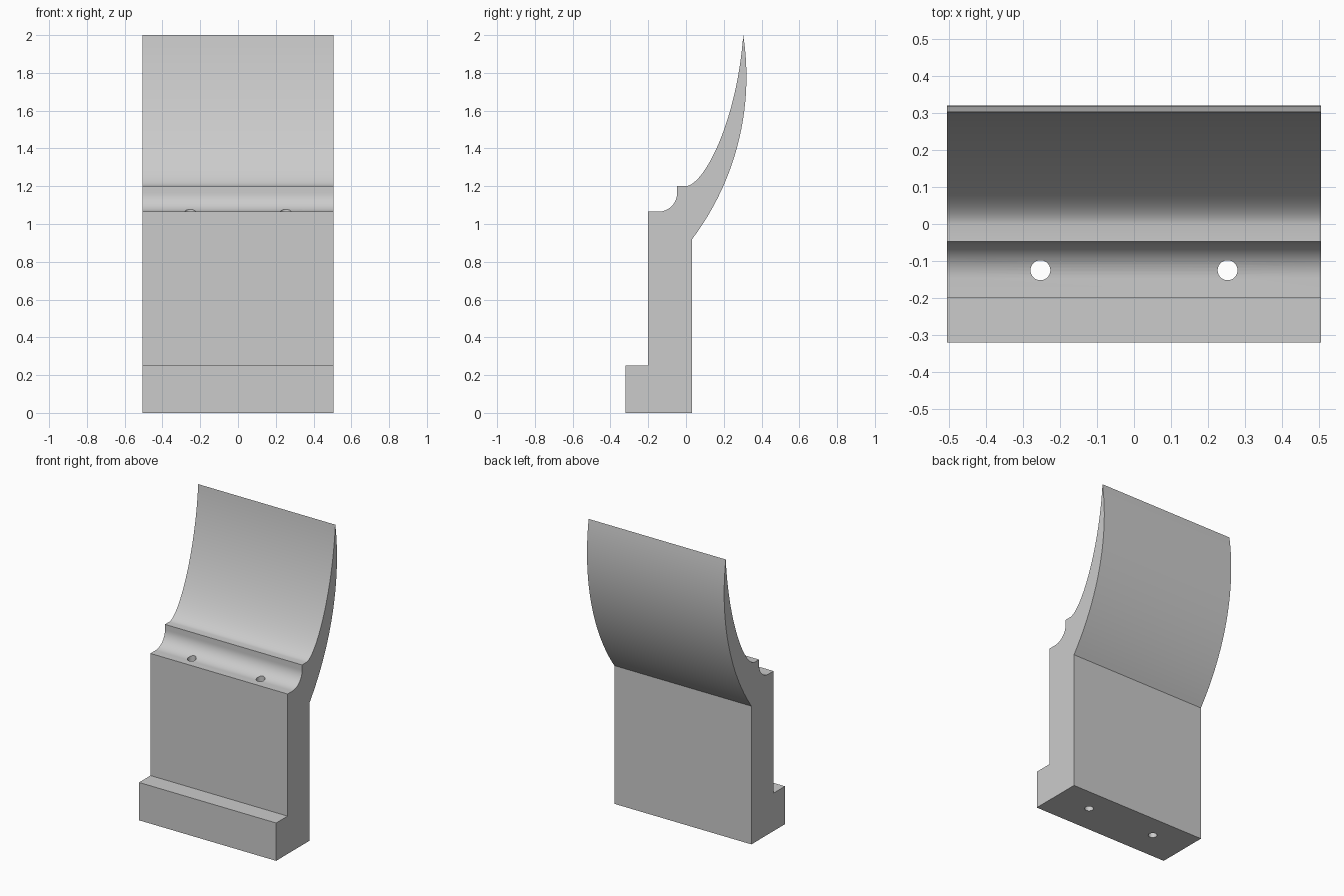
import bpy, bmesh, math
from mathutils import Vector
from mathutils.geometry import interpolate_bezier

cube = bpy.data.objects.get("Cube")
if cube:
    bpy.data.objects.remove(cube, do_unlink=True)

HALF_WIDTH = 0.505


def make_material(name, colour):
    mat = bpy.data.materials.new(name)
    mat.use_nodes = True
    mat.diffuse_color = colour
    mat.node_tree.nodes["Principled BSDF"].inputs["Base Color"].default_value = colour
    return mat


def arc(cy, cz, radius, start, end, steps):
    """Points (y, z) along a circular arc, angles in radians."""
    angles = [start + (end - start) * i / steps for i in range(steps + 1)]
    return [(cy + radius * math.cos(a), cz + radius * math.sin(a)) for a in angles]


grey = make_material("plain grey", (0.6, 0.6, 0.6, 1))

# Side profile: stepped foot and upright back
profile = [(-0.32, 0), (0.033, 0)]

# Convex back of the curved blade
back_radius = 1.43
profile += arc(0.32 - back_radius, 1.78, back_radius,
               math.asin(-0.86 / back_radius), math.asin(0.22 / back_radius), 32)

# Concave front of the blade, flowing down to a narrow ledge
tip = profile[-1]
front = interpolate_bezier(Vector((*tip, 0)), Vector((0.27, 1.55, 0)),
                           Vector((0.1, 1.21, 0)), Vector((0, 1.2, 0)), 36)
profile += [(p.x, p.y) for p in front[1:]]
profile.append((-0.047, 1.2))

# Cove below the ledge, then the front face and foot
profile += arc(-0.147, 1.165, 0.1, 0, -math.pi / 2, 16)
profile += [(-0.2, 1.065), (-0.2, 0.252), (-0.32, 0.252)]

# Extrude the profile across the width
bm = bmesh.new()
side = bm.faces.new([bm.verts.new((-HALF_WIDTH, y, z)) for y, z in profile])
extruded = bmesh.ops.extrude_face_region(bm, geom=[side])
bmesh.ops.translate(bm, vec=(2 * HALF_WIDTH, 0, 0),
                    verts=[v for v in extruded["geom"] if isinstance(v, bmesh.types.BMVert)])
bmesh.ops.recalc_face_normals(bm, faces=bm.faces)
mesh = bpy.data.meshes.new("curved_bracket")
bm.to_mesh(mesh)
bm.free()
mesh.materials.append(grey)
bracket = bpy.data.objects.new("curved_bracket", mesh)
bpy.context.collection.objects.link(bracket)

# Two vertical bolt holes through the body
for label, x in (("right", -0.253), ("left", 0.253)):
    bpy.ops.mesh.primitive_cylinder_add(vertices=32, radius=0.027, depth=1.6,
                                        location=(x, -0.125, 0.6))
    cutter = bpy.context.object
    cutter.name = label + "_hole_cutter"
    cutter.data.materials.append(grey)
    cutter.hide_render = True
    cutter.hide_set(True)
    hole = bracket.modifiers.new(label + "_hole", "BOOLEAN")
    hole.operation = "DIFFERENCE"
    hole.solver = "EXACT"
    hole.object = cutter

# Apply the holes and smooth the curved faces
bpy.ops.object.select_all(action="DESELECT")
bracket.select_set(True)
bpy.context.view_layer.objects.active = bracket
for modifier in list(bracket.modifiers):
    bpy.ops.object.modifier_apply(modifier=modifier.name)
for cutter in [o for o in bpy.data.objects if o.name.endswith("_hole_cutter")]:
    bpy.data.objects.remove(cutter, do_unlink=True)
bpy.ops.object.shade_smooth_by_angle(angle=math.radians(30))
